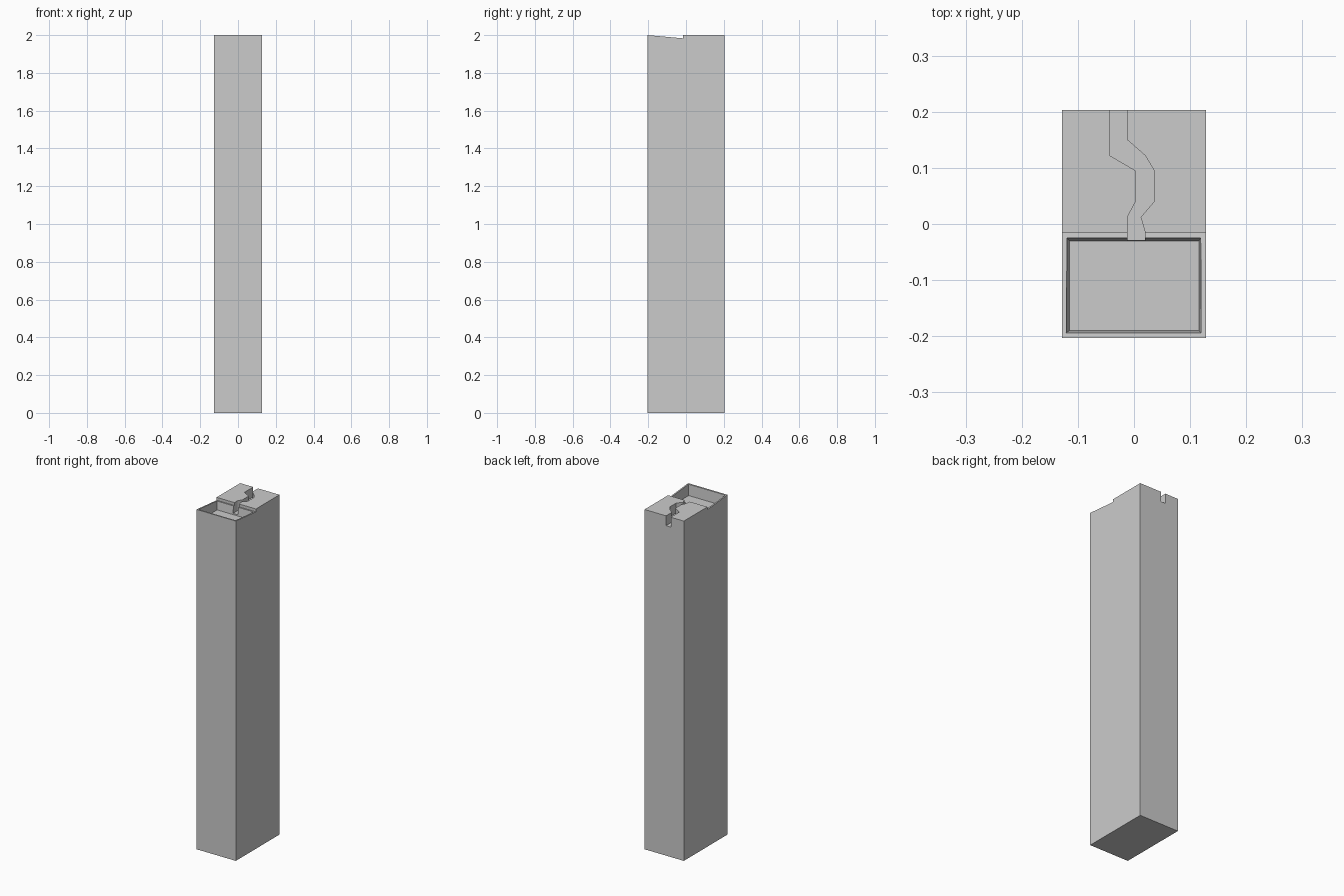
import bpy, bmesh
from mathutils import Vector

if "Cube" in bpy.data.objects:
    bpy.data.objects.remove(bpy.data.objects["Cube"])


def loft(name, loop_a, loop_b):
    """Solid between two matching point loops, capped at both ends."""
    bm = bmesh.new()
    a = [bm.verts.new(p) for p in loop_a]
    b = [bm.verts.new(p) for p in loop_b]
    bm.faces.new(a)
    bm.faces.new(b)
    n = len(a)
    for i in range(n):
        j = (i + 1) % n
        bm.faces.new((a[i], a[j], b[j], b[i]))
    bmesh.ops.recalc_face_normals(bm, faces=bm.faces)
    mesh = bpy.data.meshes.new(name)
    bm.to_mesh(mesh)
    bm.free()
    obj = bpy.data.objects.new(name, mesh)
    bpy.context.collection.objects.link(obj)
    return obj


def rect(x0, x1, y0, y1, z):
    return [(x0, y0, z), (x1, y0, z), (x1, y1, z), (x0, y1, z)]


def cut(target, cutter):
    mod = target.modifiers.new(cutter.name, 'BOOLEAN')
    mod.operation = 'DIFFERENCE'
    mod.solver = 'EXACT'
    mod.object = cutter
    bpy.context.view_layer.objects.active = target
    bpy.ops.object.modifier_apply(modifier=mod.name)
    bpy.data.objects.remove(cutter)


W, D, H = 0.128, 0.203, 2.0

# Pillar: side profile with a rim sloping back to a small step
side = [(-D, 0), (D, 0), (D, H), (-0.016, H), (-0.016, 1.983), (-D, H)]
pillar = loft("pillar",
              [(-W, y, z) for y, z in side],
              [(W, y, z) for y, z in side])

# Basin: shallow tapered recess in the front half
basin = loft("basin_cutter",
             rect(-0.115, 0.116, -0.190, -0.030, 1.935),
             rect(-0.121, 0.120, -0.194, -0.023, 2.002))
cut(pillar, basin)

# Winding channel: runs from the back edge into the basin
left = [(-0.043, 0.23), (-0.043, 0.122), (0.003, 0.095),
        (0.003, 0.04), (-0.012, 0.012), (-0.012, -0.05)]
right = [(0.02, -0.05), (0.02, -0.015), (0.012, 0.012), (0.036, 0.04),
         (0.036, 0.095), (0.02, 0.122), (-0.012, 0.15), (-0.012, 0.23)]
path = left + right
channel = loft("channel_cutter",
               [(x, y, 1.942) for x, y in path],
               [(x, y, 2.05) for x, y in path])
cut(pillar, channel)
